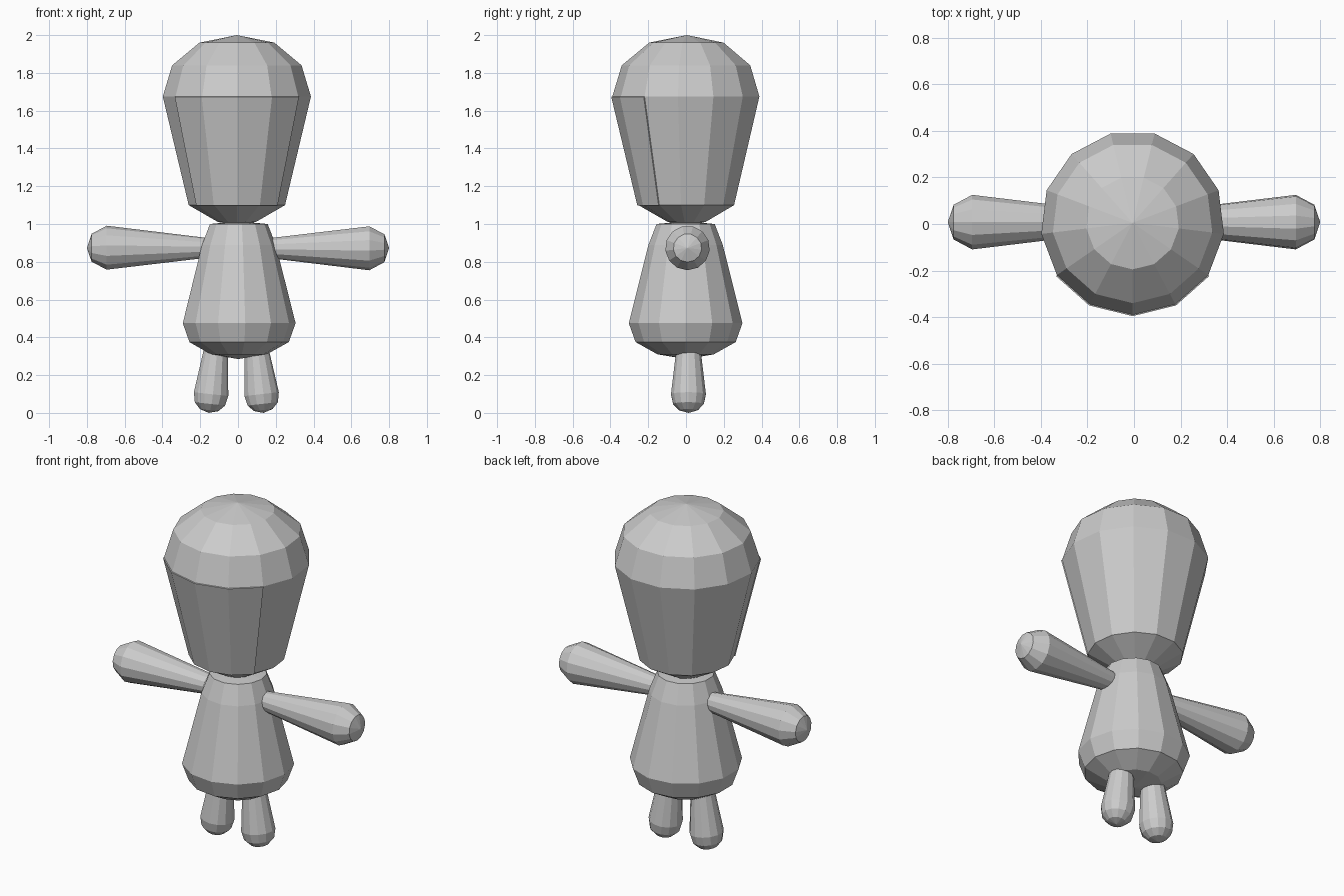
import bpy, bmesh, math
from mathutils import Vector

if "Cube" in bpy.data.objects:
    bpy.data.objects.remove(bpy.data.objects["Cube"])

SIDES = 13
clay = bpy.data.materials.new("clay grey")
clay.diffuse_color = (0.6, 0.6, 0.6, 1)
clay.use_nodes = True
clay.node_tree.nodes["Principled BSDF"].inputs["Base Color"].default_value = clay.diffuse_color


def finish(name, bm):
    bmesh.ops.recalc_face_normals(bm, faces=bm.faces)
    me = bpy.data.meshes.new(name)
    bm.to_mesh(me)
    bm.free()
    me.materials.append(clay)
    ob = bpy.data.objects.new(name, me)
    bpy.context.collection.objects.link(ob)
    return ob


def lathe(name, profile, base, axis=(0, 0, 1), turn=0.0):
    """Faceted solid from (height, radius) pairs along an axis; radius 0 makes a pole."""
    bm = bmesh.new()
    rot = Vector((0, 0, 1)).rotation_difference(Vector(axis))
    base = Vector(base)
    rings = []
    for h, r in profile:
        count = SIDES if r else 1
        ring = []
        for i in range(count):
            a = turn + math.tau * i / SIDES
            ring.append(bm.verts.new(base + rot @ Vector((r * math.cos(a), r * math.sin(a), h))))
        rings.append(ring)
    for a, b in zip(rings, rings[1:]):
        for i in range(SIDES):
            j = (i + 1) % SIDES
            quad = [a[i % len(a)], a[j % len(a)], b[j % len(b)], b[i % len(b)]]
            bm.faces.new(list(dict.fromkeys(quad)))
    return finish(name, bm)


# Head: tapered jaw with a domed crown, one corner facing forward
HEAD = (-0.006, 0.005, 0)
lathe("head", [(1.0, 0), (1.01, 0.10), (1.10, 0.257), (1.675, 0.395),
               (1.84, 0.345), (1.96, 0.20), (2.0, 0)], HEAD, turn=-math.pi / 2)

# Face plate: thin shell over the four front panels of the jaw
bm = bmesh.new()
columns = []
for i in range(-2, 3):
    a = -math.pi / 2 + math.tau * i / SIDES
    columns.append([bm.verts.new((HEAD[0] + r * math.cos(a), HEAD[1] + r * math.sin(a), z))
                    for z, r in ((1.10, 0.257), (1.675, 0.395))])
for a, b in zip(columns, columns[1:]):
    bm.faces.new((a[0], b[0], b[1], a[1]))
plate = finish("face_plate", bm)
solid = plate.modifiers.new("thickness", 'SOLIDIFY')
solid.thickness = 0.006
solid.offset = 1

# Body: pear shape
lathe("body", [(0.285, 0), (0.31, 0.15), (0.375, 0.267), (0.475, 0.303),
               (0.89, 0.198), (1.0, 0.155), (1.015, 0)], (0.002, -0.002, 0))

for side, label in ((-1, "left"), (1, "right")):
    # Arm: widens outward to a rounded hand
    lathe(label + "_arm", [(0.08, 0), (0.08, 0.043), (0.695, 0.118), (0.775, 0.075),
                           (0.8, 0)], (0, 0.008, 0.873), (side, 0, 0))
    # Leg: widens downward to a rounded foot, splayed slightly
    foot = Vector((-0.01 + side * 0.145, 0.013, 0.0))
    hip = Vector((-0.01 + side * 0.10, 0.013, 0.40))
    lathe(label + "_leg", [(0, 0), (0.015, 0.05), (0.048, 0.082), (0.10, 0.093),
                           (0.31, 0.068), (0.42, 0.055), (0.42, 0)],
          foot, (hip - foot).normalized())
